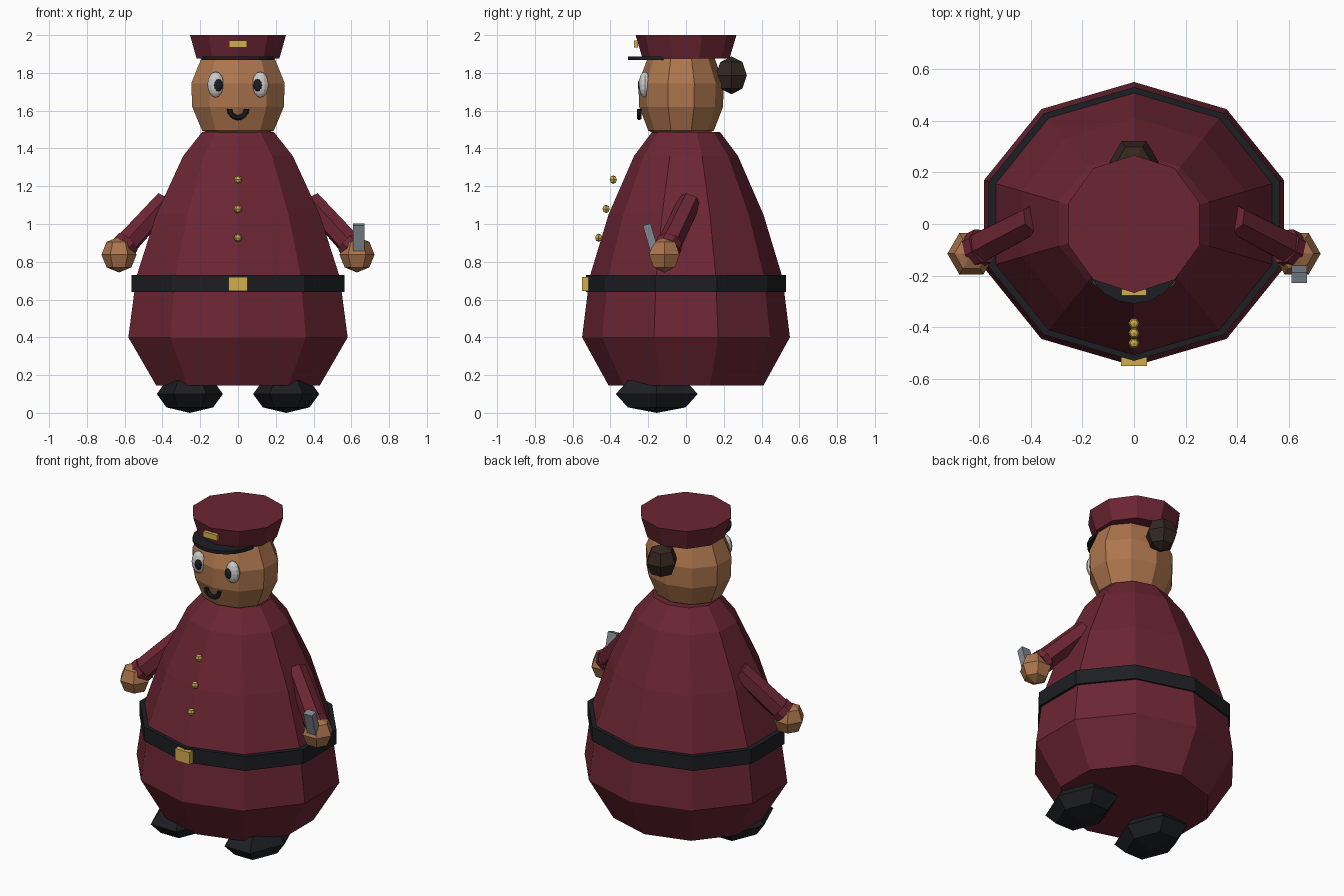
import bpy, bmesh
from math import sin, cos, pi
from mathutils import Vector, Matrix

if "Cube" in bpy.data.objects:
    bpy.data.objects.remove(bpy.data.objects["Cube"])


def mat(name, *rgb):
    m = bpy.data.materials.new(name)
    m.diffuse_color = (*rgb, 1)
    m.use_nodes = True
    m.node_tree.nodes["Principled BSDF"].inputs["Base Color"].default_value = m.diffuse_color
    return m


CLOTH = mat("burgundy_cloth", 0.15, 0.019, 0.034)
SKIN = mat("skin", 0.42, 0.18, 0.075)
BLACK = mat("black", 0.012, 0.013, 0.016)
HAIR = mat("hair", 0.035, 0.02, 0.014)
GOLD = mat("gold", 0.65, 0.43, 0.07)
WHITE = mat("white", 0.85, 0.85, 0.83)
GREY = mat("grey", 0.22, 0.25, 0.28)


def finish(name, bm, material, matrix=Matrix()):
    bmesh.ops.remove_doubles(bm, verts=bm.verts, dist=1e-5)
    bmesh.ops.recalc_face_normals(bm, faces=bm.faces)
    bm.transform(matrix)
    me = bpy.data.meshes.new(name)
    bm.to_mesh(me)
    bm.free()
    me.materials.append(material)
    ob = bpy.data.objects.new(name, me)
    bpy.context.collection.objects.link(ob)
    return ob


def lathe(name, profile, material, n=10, sx=1, sy=1, phase=-pi / 2, matrix=Matrix()):
    """Turn (radius, z) points round z; open ends are capped."""
    bm = bmesh.new()
    rings = [[bm.verts.new((r * sx * cos(phase + 2 * pi * i / n),
                            r * sy * sin(phase + 2 * pi * i / n), z))
              for i in range(n)] for r, z in profile]
    for a, b in zip(rings, rings[1:]):
        for i in range(n):
            j = (i + 1) % n
            bm.faces.new((a[i], a[j], b[j], b[i]))
    if profile[0][0] > 0:
        bm.faces.new(rings[0][::-1])
    if profile[-1][0] > 0:
        bm.faces.new(rings[-1])
    return finish(name, bm, material, matrix)


def ball(name, loc, size, material, n=6, rings=4):
    prof = [(max(0, round(sin(pi * k / rings), 6)), -size[2] * cos(pi * k / rings))
            for k in range(rings + 1)]
    return lathe(name, prof, material, n, size[0], size[1], 0, Matrix.Translation(loc))


def box(name, loc, size, material, tilt=0):
    bm = bmesh.new()
    bmesh.ops.create_cube(bm, size=1)
    m = Matrix.Translation(loc) @ Matrix.Rotation(tilt, 4, 'X') @ Matrix.Diagonal((*size, 1))
    return finish(name, bm, material, m)


def rod(name, p, q, r0, r1, material, n=6):
    p, q = Vector(p), Vector(q)
    m = Matrix.Translation(p) @ (q - p).to_track_quat('Z', 'Y').to_matrix().to_4x4()
    return lathe(name, [(r0, 0), (r1, (q - p).length)], material, n, matrix=m)


# Coat body, belt and buckle
lathe("coat_body", [(0.41, 0.145), (0.55, 0.40), (0.51, 0.72), (0.41, 1.05),
                    (0.275, 1.36), (0.18, 1.487)], CLOTH, sx=1.11)
lathe("belt", [(0.53, 0.64), (0.53, 0.73)], BLACK, sx=1.12)
box("belt_buckle", (0, -0.53, 0.683), (0.10, 0.04, 0.075), GOLD)
for y, z in ((-0.385, 1.235), (-0.423, 1.08), (-0.462, 0.927)):
    ball("coat_button", (0, y, z), (0.022, 0.022, 0.022), GOLD)

# Head, bun and cap
lathe("head", [(0.12, 1.46), (0.20, 1.495), (0.255, 1.62), (0.26, 1.745),
               (0.205, 1.875), (0.1, 1.92)], SKIN, sy=0.87,
      matrix=Matrix.Translation((0, -0.026, 0)))
ball("hair_bun", (0, 0.24, 1.787), (0.095, 0.095, 0.1), HAIR)
lathe("cap", [(0.23, 1.875), (0.267, 2.0)], CLOTH)
box("cap_badge", (0, -0.265, 1.953), (0.095, 0.022, 0.035), GOLD)

# Cap visor: half disc
bm = bmesh.new()
arc = [bm.verts.new((0.19 * cos(pi + pi * i / 10), -0.118 + 0.19 * sin(pi + pi * i / 10), 1.867))
       for i in range(11)]
ext = bmesh.ops.extrude_face_region(bm, geom=[bm.faces.new(arc)])
bmesh.ops.translate(bm, vec=(0, 0, 0.02),
                    verts=[v for v in ext["geom"] if isinstance(v, bmesh.types.BMVert)])
finish("cap_visor", bm, BLACK)

# Smile: half ring
bm = bmesh.new()
loops = []
for i in range(9):
    a = pi + pi * i / 8
    loops.append([bm.verts.new(((0.045 + 0.014 * cos(b)) * cos(a), -0.248 + 0.014 * sin(b),
                                1.608 + (0.045 + 0.014 * cos(b)) * sin(a)))
                  for b in (2 * pi * k / 6 for k in range(6))])
for a, b in zip(loops, loops[1:]):
    for k in range(6):
        bm.faces.new((a[k], a[(k + 1) % 6], b[(k + 1) % 6], b[k]))
bm.faces.new(loops[0])
bm.faces.new(loops[-1])
finish("mouth", bm, BLACK)

# Paired parts
for s, side in ((-1, "left"), (1, "right")):
    ball(f"{side}_eye", (s * 0.118, -0.218, 1.738), (0.044, 0.032, 0.068), WHITE, 12, 8)
    ball(f"{side}_pupil", (s * 0.105, -0.242, 1.735), (0.025, 0.014, 0.033), BLACK, 10, 6)
    rod(f"{side}_sleeve", (s * 0.385, 0.02, 1.12), (s * 0.605, -0.095, 0.88), 0.06, 0.066, CLOTH)
    rod(f"{side}_cuff", (s * 0.585, -0.085, 0.90), (s * 0.612, -0.099, 0.872), 0.072, 0.072, CLOTH, 8)
    ball(f"{side}_hand", (s * 0.63, -0.115, 0.838), (0.093, 0.093, 0.095), SKIN)
    ball(f"{side}_shoe", (s * 0.255, -0.155, 0.1), (0.175, 0.25, 0.1), BLACK)

# Small grey device held in one hand
box("held_device", (0.64, -0.187, 0.925), (0.06, 0.042, 0.15), GREY, 0.28)
